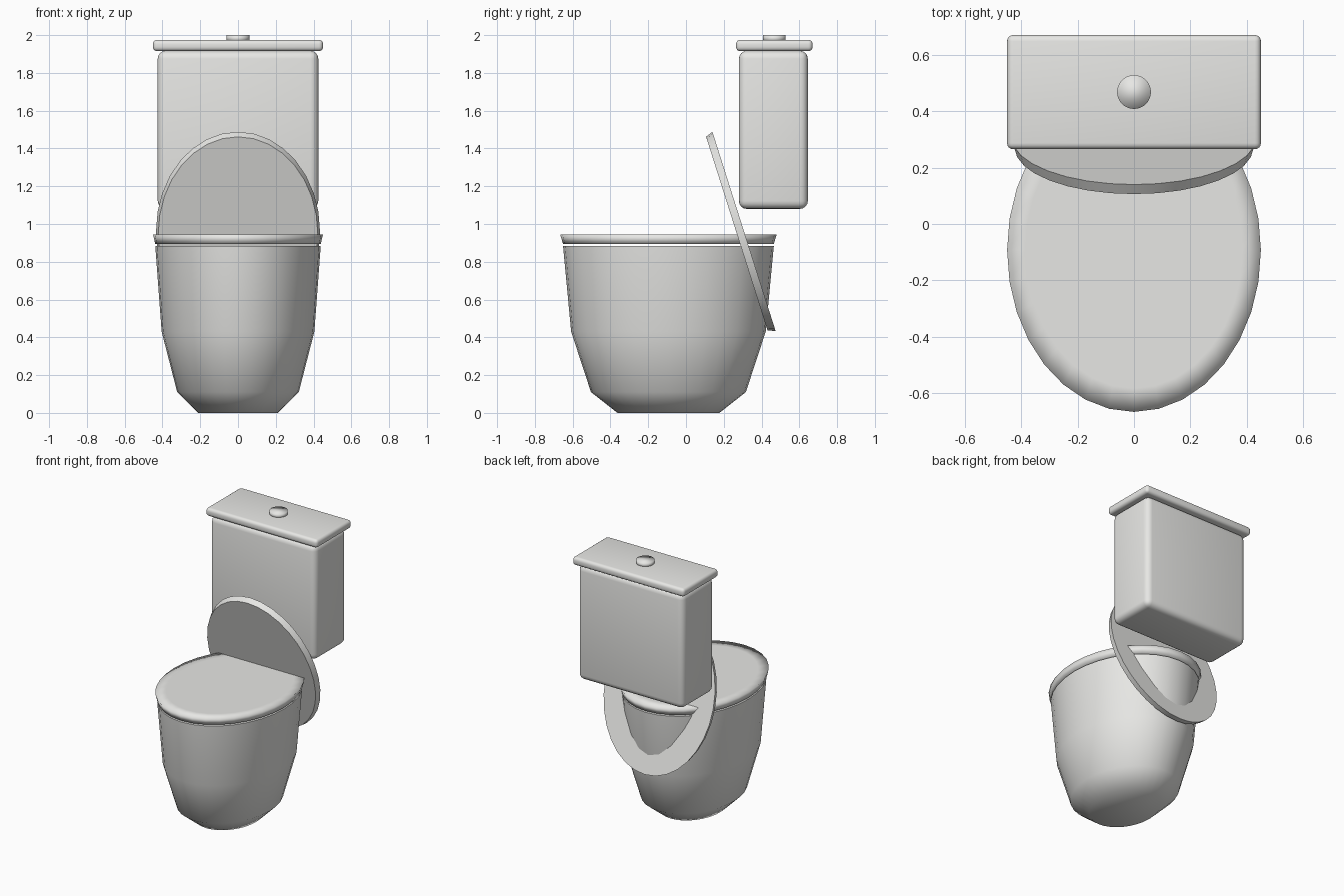
import bpy, bmesh, math

if "Cube" in bpy.data.objects:
    bpy.data.objects.remove(bpy.data.objects["Cube"])

mat = bpy.data.materials.new("porcelain_white")
mat.diffuse_color = (0.8, 0.8, 0.78, 1)
mat.use_nodes = True
mat.node_tree.nodes["Principled BSDF"].inputs["Base Color"].default_value = mat.diffuse_color
RATIO = 0.785  # width / depth of every oval


def finish(name, bm, angle=None):
    bmesh.ops.recalc_face_normals(bm, faces=bm.faces)
    me = bpy.data.meshes.new(name)
    bm.to_mesh(me)
    bm.free()
    me.materials.append(mat)
    ob = bpy.data.objects.new(name, me)
    bpy.context.collection.objects.link(ob)
    bpy.ops.object.select_all(action='DESELECT')
    ob.select_set(True)
    bpy.context.view_layer.objects.active = ob
    if angle is None:
        bpy.ops.object.shade_smooth()
    else:
        bpy.ops.object.shade_smooth_by_angle(angle=math.radians(angle))
    return ob


def oval_loft(name, profile, ratio=RATIO, loc=(0, 0, 0), tilt=0, angle=None, n=32):
    """Stack oval rings of (depth radius, height) and cap both ends."""
    bm = bmesh.new()
    rings = []
    for r, z in profile:
        rings.append([bm.verts.new((r * ratio * math.sin(2 * math.pi * i / n),
                                    r * math.cos(2 * math.pi * i / n), z))
                      for i in range(n)])
    for a, b in zip(rings, rings[1:]):
        for i in range(n):
            j = (i + 1) % n
            bm.faces.new((a[i], a[j], b[j], b[i]))
    bm.faces.new(rings[0])
    bm.faces.new(rings[-1])
    ob = finish(name, bm, angle)
    ob.location = loc
    ob.rotation_euler.x = tilt
    return ob


def rounded_box(name, lo, hi, bevel, segments=4):
    bm = bmesh.new()
    bmesh.ops.create_cube(bm, size=1)
    for v in bm.verts:
        v.co = [(l + h) / 2 + c * (h - l) for c, l, h in zip(v.co, lo, hi)]
    bmesh.ops.bevel(bm, geom=bm.edges[:], offset=bevel, segments=segments,
                    profile=0.5, affect='EDGES')
    return finish(name, bm, 40)


# Bowl and the closed seat above it, separated by a thin gap
oval_loft("bowl", [(0.27, 0), (0.41, 0.11), (0.515, 0.43), (0.558, 0.884)],
          loc=(0, -0.093, 0), angle=60)
oval_loft("seat", [(0.50, 0.894), (0.558, 0.894), (0.573, 0.945), (0.49, 0.945)],
          loc=(0, -0.093, 0))

# Leaning lid, slightly wider on its back face
oval_loft("lid", [(0.553, -0.02), (0.538, 0.02)], loc=(0, 0.288, 0.955),
          tilt=math.radians(107.6), angle=30)

# Cistern, its cover and the flush button
rounded_box("tank", (-0.425, 0.28, 1.08), (0.425, 0.645, 1.917), 0.042)
rounded_box("tank_cover", (-0.45, 0.265, 1.915), (0.45, 0.67, 1.975), 0.022)
oval_loft("flush_button", [(0.06, 1.965), (0.06, 2.0)], ratio=1, loc=(0, 0.468, 0))
